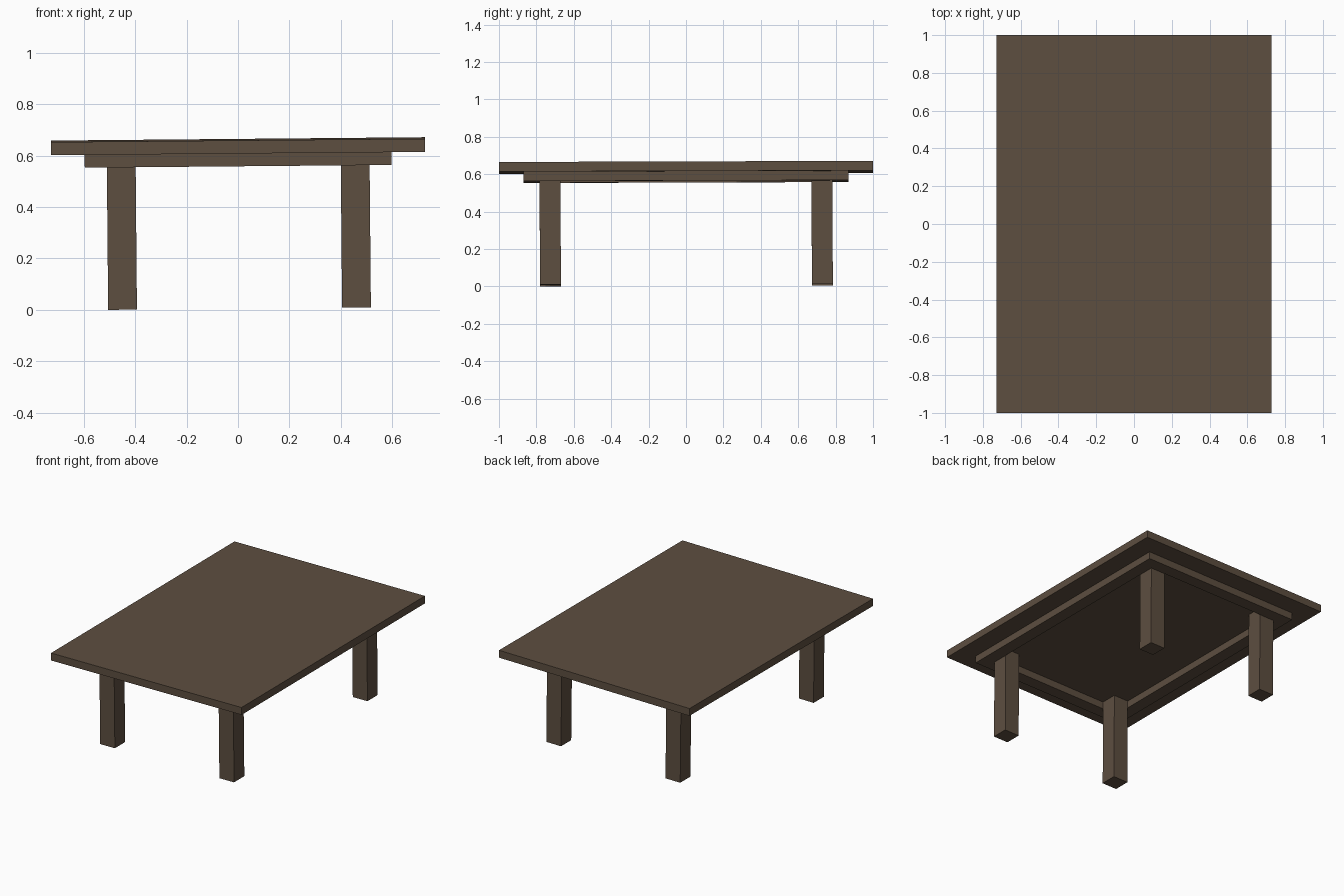
import bpy
from mathutils import Matrix, Vector

if "Cube" in bpy.data.objects:
    bpy.data.objects.remove(bpy.data.objects["Cube"])

wood = bpy.data.materials.new("dark brown wood")
wood.diffuse_color = (0.110, 0.077, 0.051, 1)
wood.use_nodes = True
wood.node_tree.nodes["Principled BSDF"].inputs["Base Color"].default_value = wood.diffuse_color

# The whole table leans very slightly: right side and back a touch higher
TOP = 0.655
pivot = Vector((0, 0, TOP))
tilt = (Matrix.Translation(pivot + Vector((0, 0, 0.007)))
        @ Matrix.Rotation(-0.009, 4, 'Y') @ Matrix.Rotation(0.003, 4, 'X')
        @ Matrix.Translation(-pivot))


def box(name, lo, hi):
    lo, hi = Vector(lo), Vector(hi)
    bpy.ops.mesh.primitive_cube_add(size=1)
    ob = bpy.context.object
    ob.name = name
    size = hi - lo
    ob.data.transform(tilt @ Matrix.Translation((lo + hi) / 2)
                      @ Matrix.Diagonal((size.x, size.y, size.z, 1)))
    ob.data.materials.append(wood)
    return ob


OX, OY = 0.597, 0.868      # outside of the apron
IX, IY = 0.511, 0.783      # inside of the apron = outside of the legs
LEG = 0.112
Z_TOP, Z_APRON = 0.604, 0.554

# Table top
box("table_top", (-0.727, -1, Z_TOP), (0.727, 1, TOP))

# Apron rails: long sides, then ends between them
for s, side in ((-1, "left"), (1, "right")):
    x = sorted((s * IX, s * OX))
    box(side + "_rail", (x[0], -OY, Z_APRON), (x[1], OY, Z_TOP))
for s, side in ((-1, "front"), (1, "back")):
    y = sorted((s * IY, s * OY))
    box(side + "_rail", (-IX, y[0], Z_APRON), (IX, y[1], Z_TOP))

# Legs standing inside the apron corners
for sx, a in ((-1, "left"), (1, "right")):
    for sy, b in ((-1, "front"), (1, "back")):
        x = sorted((sx * IX, sx * (IX - LEG)))
        y = sorted((sy * IY, sy * (IY - LEG)))
        box(f"{b}_{a}_leg", (x[0], y[0], 0), (x[1], y[1], Z_TOP))
